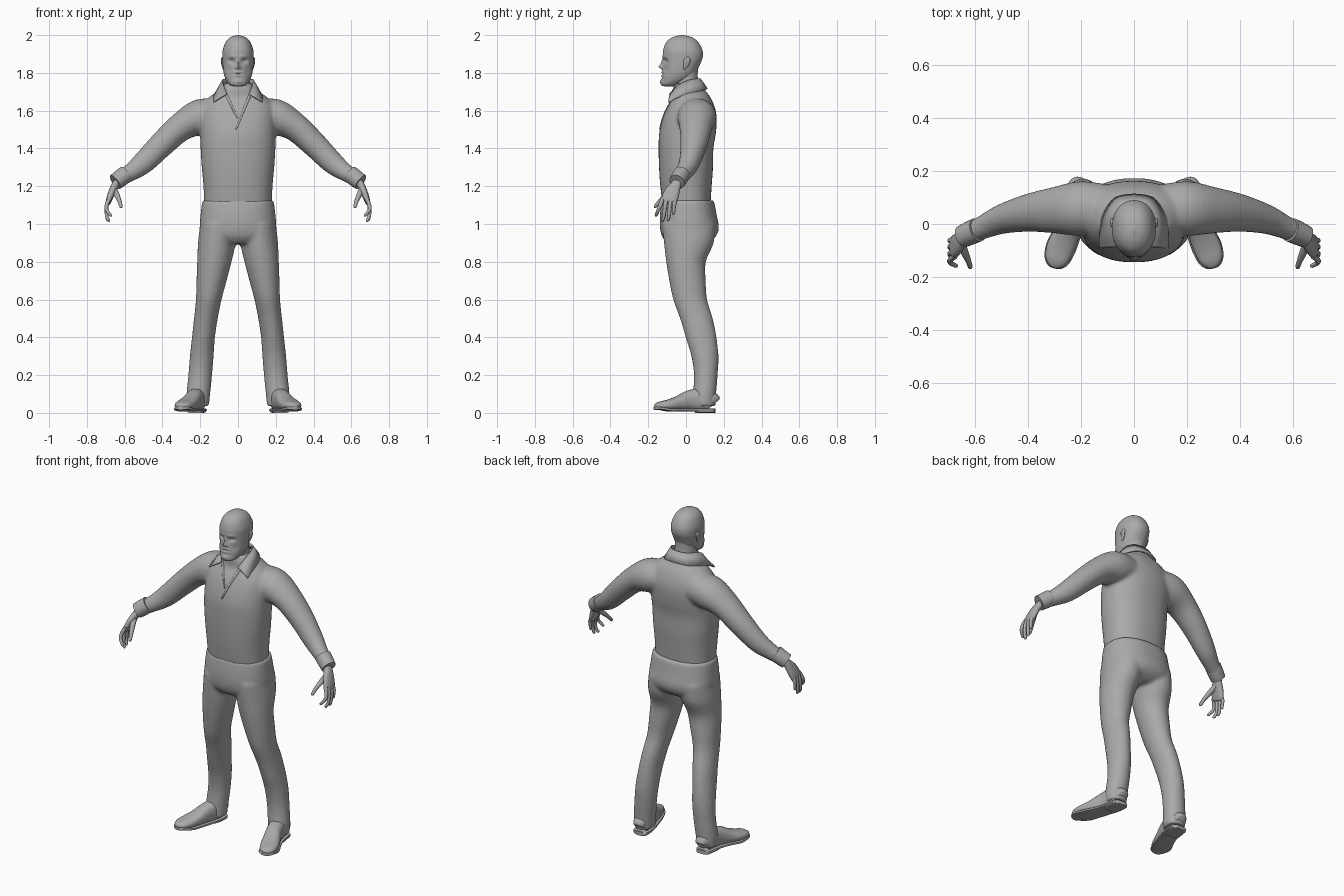
import bpy, bmesh, math
from mathutils import Vector as V

grey = bpy.data.materials.new("plain_grey")
grey.diffuse_color = (0.4, 0.4, 0.4, 1)


def spline(rows, steps):
    """Catmull-Rom interpolation through rows of numbers."""
    out = []
    for i in range(len(rows) - 1):
        a, b, c, d = (rows[max(0, min(len(rows) - 1, i + k))] for k in (-1, 0, 1, 2))
        for s in range(steps):
            t = s / steps
            out.append([0.5 * (2 * q + (r - p) * t + (2 * p - 5 * q + 4 * r - w) * t * t
                               + (3 * q - p - 3 * r + w) * t ** 3) for p, q, r, w in zip(a, b, c, d)])
    return out + [list(rows[-1])]


def loft(bm, rings, n, power):
    """Skin a list of (centre, u, v) super-ellipses."""
    loops = []
    for c, u, v in rings:
        loop = []
        for k in range(n):
            a = 2 * math.pi * k / n
            ca, sa = math.cos(a), math.sin(a)
            loop.append(bm.verts.new(c + u * math.copysign(abs(ca) ** (2 / power), ca)
                                     + v * math.copysign(abs(sa) ** (2 / power), sa)))
        loops.append(loop)
    for l0, l1 in zip(loops, loops[1:]):
        for k in range(n):
            bm.faces.new((l0[k], l0[(k + 1) % n], l1[(k + 1) % n], l1[k]))
    bm.faces.new(loops[0][::-1])
    bm.faces.new(loops[-1])


def column(bm, rows, n=32, steps=4, power=2.0):
    """Upright form from rows (z, x, y, half width, half depth)."""
    loft(bm, [(V((x, y, z)), V((rx, 0, 0)), V((0, ry, 0)))
              for z, x, y, rx, ry in spline(rows, steps)], n, power)


def tube(bm, rows, side=(0, 1, 0), n=16, steps=4, power=2.0):
    """Limb from rows (x, y, z, radius along side, other radius)."""
    pts = spline(rows, steps)
    rings = []
    for i, p in enumerate(pts):
        t = (V(pts[min(i + 1, len(pts) - 1)][:3]) - V(pts[max(i - 1, 0)][:3])).normalized()
        s = V(side)
        s = (s - t * s.dot(t)).normalized()
        rings.append((V(p[:3]), s * p[3], t.cross(s) * p[4]))
    loft(bm, rings, n, power)


def mirror(bm):
    g = bmesh.ops.duplicate(bm, geom=bm.verts[:] + bm.edges[:] + bm.faces[:])["geom"]
    for v in g:
        if isinstance(v, bmesh.types.BMVert):
            v.co.x = -v.co.x


def finish(bm, name, voxel=0, angle=50):
    bmesh.ops.recalc_face_normals(bm, faces=bm.faces)
    me = bpy.data.meshes.new(name)
    bm.to_mesh(me)
    bm.free()
    me.materials.append(grey)
    ob = bpy.data.objects.new(name, me)
    bpy.context.collection.objects.link(ob)
    bpy.ops.object.select_all(action='DESELECT')
    ob.select_set(True)
    bpy.context.view_layer.objects.active = ob
    if voxel:  # fuse overlapping forms into one cloth surface
        m = ob.modifiers.new("fuse", 'REMESH')
        m.mode, m.voxel_size, m.use_smooth_shade = 'VOXEL', voxel, True
        m = ob.modifiers.new("soften", 'SMOOTH')
        m.factor, m.iterations = 0.5, 10
    else:
        bpy.ops.object.shade_smooth_by_angle(angle=math.radians(angle))
    return ob


# Shirt: arms first, mirrored, then torso
bm = bmesh.new()
tube(bm, [(.10, .06, 1.575, .09, .085), (.20, .058, 1.565, .104, .096), (.30, .052, 1.515, .088, .076),
          (.40, .042, 1.425, .072, .068), (.50, .018, 1.325, .056, .060), (.57, -.012, 1.272, .045, .047),
          (.63, -.038, 1.235, .038, .038)], n=32)
mirror(bm)
column(bm, [(1.09, 0, .003, .178, .126), (1.2, 0, 0, .183, .136), (1.3, 0, 0, .192, .143),
            (1.4, 0, 0, .198, .145), (1.48, 0, .008, .2, .15), (1.56, 0, .02, .2, .143),
            (1.62, 0, .027, .19, .125), (1.67, 0, .03, .155, .1), (1.71, 0, .015, .1, .085),
            (1.745, 0, .01, .075, .072)], n=48, power=2.3)
shirt = finish(bm, "shirt", .009)

# Trousers: legs, mirrored, then hips
bm = bmesh.new()
column(bm, [(1.0, .105, .015, .095, .14), (.9, .112, .015, .1, .132), (.8, .125, 0, .091, .105),
            (.7, .14, .008, .08, .097), (.6, .155, .022, .068, .09), (.5, .17, .055, .063, .087),
            (.4, .183, .08, .061, .082), (.3, .192, .1, .063, .072), (.2, .2, .105, .063, .063),
            (.1, .21, .098, .063, .062), (.035, .212, .094, .058, .064)])
mirror(bm)
column(bm, [(1.125, 0, .01, .189, .138), (1.05, 0, .012, .198, .15), (.98, 0, .018, .203, .156),
            (.93, 0, .015, .19, .14), (.895, 0, .005, .12, .1)], n=48, power=2.3)
finish(bm, "trousers", .009)

# Shirt cuffs
bm = bmesh.new()
tube(bm, [(.592, -.022, 1.266, .046, .046), (.62, -.034, 1.244, .045, .046),
          (.65, -.048, 1.222, .042, .044)], n=24, steps=2)
mirror(bm)
finish(bm, "cuffs")

# Hands: palm, four fingers, thumb
bm = bmesh.new()
tube(bm, [(.62, -.036, 1.245, .026, .022), (.648, -.052, 1.21, .027, .02), (.667, -.073, 1.17, .04, .019),
          (.682, -.088, 1.13, .043, .016), (.686, -.094, 1.11, .036, .01)], power=2.4)
for y0, y1, drop, x1 in ((-.122, -.158, 1.04, .674), (-.102, -.124, 1.012, .684),
                         (-.08, -.094, 1.016, .69), (-.06, -.066, 1.05, .694)):
    tube(bm, [(.678, y0, 1.14, .011, .011), (.694, (y0 * 2 + y1) / 3, 1.105, .011, .011),
              (.696, (y0 + y1 * 2) / 3, drop + .035, .0095, .0095), (x1, y1, drop + .006, .008, .008),
              (x1 - .003, y1, drop, .002, .002)], n=10, steps=3)
tube(bm, [(.655, -.07, 1.185, .016, .016), (.64, -.11, 1.15, .015, .014), (.627, -.14, 1.12, .011, .011),
          (.62, -.162, 1.093, .009, .009), (.619, -.168, 1.085, .002, .002)], side=(1, 0, 0), n=10, steps=3)
mirror(bm)
finish(bm, "hands", angle=70)

# Neck
bm = bmesh.new()
column(bm, [(1.85, 0, .005, .06, .06), (1.78, 0, .0, .061, .062), (1.72, 0, .005, .064, .066),
            (1.66, 0, .01, .07, .07)])
finish(bm, "neck")

# Head, with face features pushed in or out: x, z, x spread, z spread, y shift
bm = bmesh.new()
column(bm, [(2.0, 0, -.02, .005, .006), (1.99, 0, -.02, .038, .048), (1.965, 0, -.02, .064, .083),
            (1.92, 0, -.017, .081, .104), (1.88, 0, -.017, .083, .105), (1.84, 0, -.024, .081, .096),
            (1.80, 0, -.036, .076, .09), (1.77, 0, -.05, .067, .078), (1.745, 0, -.074, .052, .058),
            (1.732, 0, -.083, .036, .044), (1.728, 0, -.086, .01, .014)], n=72, steps=7, power=2.15)
features = [(.034, 1.863, .016, .011, .015), (.03, 1.887, .022, .008, -.005), (0, 1.832, .010, .011, -.022),
            (0, 1.852, .008, .018, -.012), (.014, 1.827, .006, .006, -.007), (0, 1.795, .024, .004, .005),
            (0, 1.803, .02, .005, -.005), (0, 1.785, .018, .005, -.005), (0, 1.755, .02, .012, -.007),
            (.05, 1.81, .016, .022, .006)]
for v in bm.verts:
    if v.co.y < -.04:
        x, z = abs(v.co.x), v.co.z
        v.co.y += sum(d * math.exp(-((x - fx) / sx) ** 2 - ((z - fz) / sz) ** 2)
                      for fx, fz, sx, sz, d in features)
finish(bm, "head", angle=80)

# Ears
bm = bmesh.new()
tube(bm, [(.079, .004, 1.882, .004, .003), (.084, .006, 1.874, .017, .006), (.083, .002, 1.85, .016, .006),
          (.078, -.006, 1.826, .009, .005), (.075, -.008, 1.818, .002, .002)], n=14)
mirror(bm)
finish(bm, "ears", angle=80)

# Folded collar: upper edge and outer edge of one half
top = [(0, .074, 1.768), (.05, .064, 1.768), (.08, .02, 1.762), (.077, -.04, 1.735), (.058, -.084, 1.69)]
low = [(0, .112, 1.715), (.07, .098, 1.71), (.115, .035, 1.695), (.128, -.04, 1.672), (.13, -.092, 1.645)]
bm = bmesh.new()
rows = [[bm.verts.new(p) for p in spline(e, 4)] for e in (top, low)]
for k in range(len(rows[0]) - 1):
    bm.faces.new((rows[0][k], rows[0][k + 1], rows[1][k + 1], rows[1][k]))
mirror(bm)
bmesh.ops.remove_doubles(bm, verts=bm.verts, dist=.0005)
collar = finish(bm, "collar")
m = collar.modifiers.new("thickness", 'SOLIDIFY')
m.thickness, m.offset = .008, 0

# Neck opening bands, laid on the shirt front
for name, x0, z0, x1, z1 in (("opening_band_left", .062, 1.70, -.014, 1.50),
                             ("opening_band_right", -.062, 1.70, 0, 1.56)):
    bm = bmesh.new()
    w = math.copysign(.016, x0)
    rail = []
    for k in range(15):
        t = k / 14
        x, z = x0 + (x1 - x0) * t, z0 + (z1 - z0) * t
        rail.append([bm.verts.new((x + w * j / 2 * (1 - t * .6), -.3, z)) for j in range(3)])
    for a, b in zip(rail, rail[1:]):
        for j in range(2):
            bm.faces.new((a[j], a[j + 1], b[j + 1], b[j]))
    band = finish(bm, name)
    m = band.modifiers.new("lay", 'SHRINKWRAP')
    m.target, m.wrap_method, m.use_project_y = shirt, 'PROJECT', True
    m.use_positive_direction, m.use_negative_direction = True, False
    m = band.modifiers.new("thickness", 'SOLIDIFY')
    m.thickness, m.offset = .009, 0

# Shoes: upper, sole and heel block
bm = bmesh.new()
upper = [(.212, .150, .05, .03, .035), (.213, .135, .062, .043, .05), (.218, .08, .07, .048, .06),
         (.233, .02, .066, .046, .054), (.256, -.04, .052, .05, .038), (.278, -.09, .043, .053, .028),
         (.293, -.135, .038, .044, .022), (.3, -.158, .034, .025, .015), (.302, -.165, .032, .008, .006)]
across = (.95, .3, 0)
tube(bm, upper, side=across, n=24, power=2.5)
sole = [(x, y - .003 if y < 0 else y, .016 + .008 * (y < -.12), w + .004, .008) for x, y, z, w, h in upper]
tube(bm, sole, side=across, n=16, power=4)
tube(bm, [(.213, .155, .011, .03, .011), (.213, .14, .011, .043, .011), (.217, .1, .011, .046, .011),
          (.226, .055, .011, .044, .011)], side=across, n=16, power=5)
mirror(bm)
finish(bm, "shoes")
